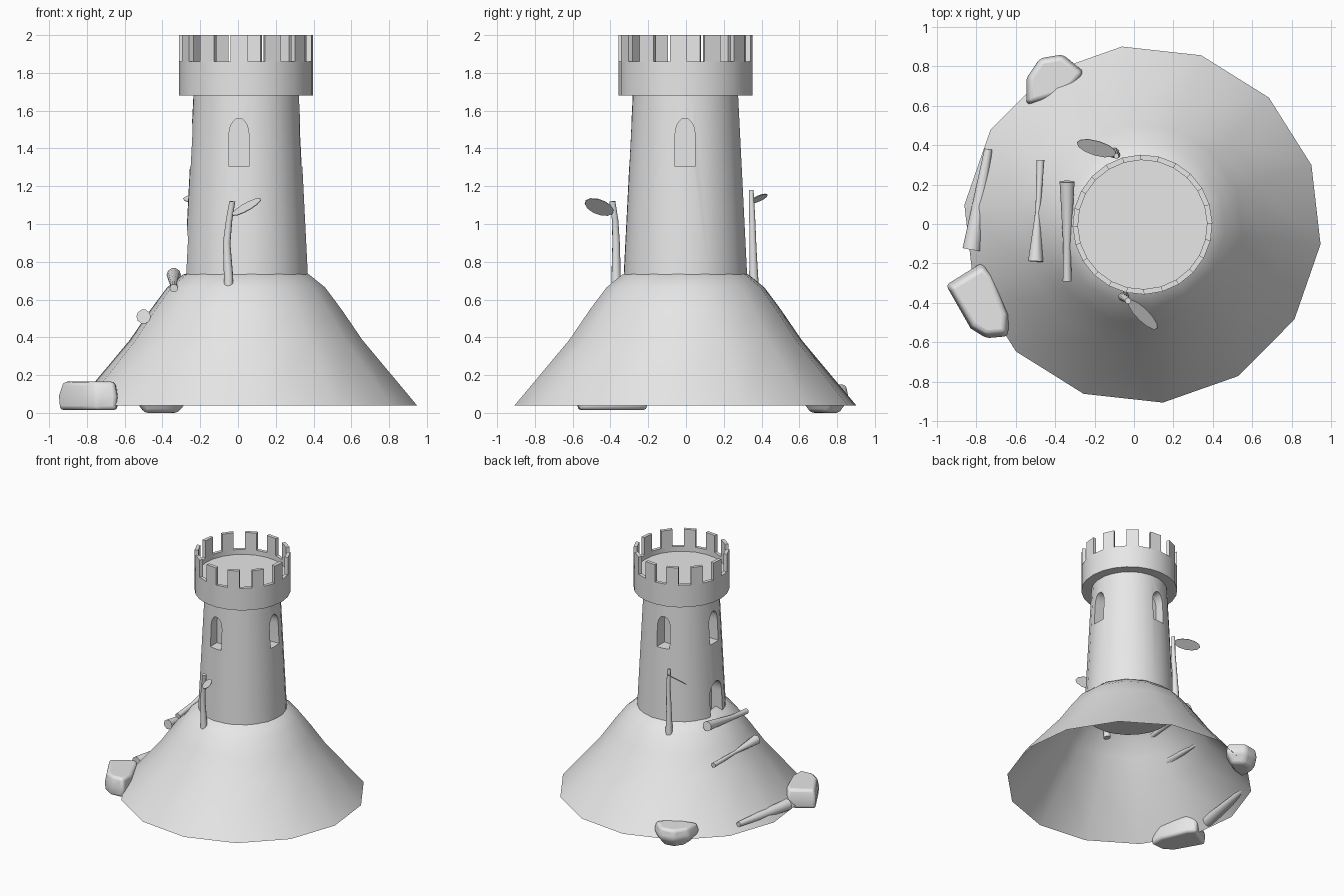
import bpy, bmesh
from math import sin, cos, pi, radians
from mathutils import Vector, Matrix

cube = bpy.data.objects.get("Cube")
if cube:
    bpy.data.objects.remove(cube, do_unlink=True)

stone = bpy.data.materials.new("pale_grey")
stone.use_nodes = True
stone.diffuse_color = (0.8, 0.8, 0.8, 1)
stone.node_tree.nodes["Principled BSDF"].inputs["Base Color"].default_value = stone.diffuse_color

AXIS = Vector((0.043, -0.003, 0))


def finish(name, bm, angle=40):
    """Turn a bmesh into a shaded object."""
    bmesh.ops.recalc_face_normals(bm, faces=bm.faces)
    mesh = bpy.data.meshes.new(name)
    bm.to_mesh(mesh)
    bm.free()
    obj = bpy.data.objects.new(name, mesh)
    bpy.context.collection.objects.link(obj)
    mesh.materials.append(stone)
    smooth(obj, angle)
    return obj


def activate(obj):
    bpy.ops.object.select_all(action='DESELECT')
    obj.select_set(True)
    bpy.context.view_layer.objects.active = obj


def smooth(obj, angle):
    activate(obj)
    bpy.ops.object.shade_smooth_by_angle(angle=radians(angle))


def skin(bm, rings, caps=True):
    """Bridge a list of equal vertex rings."""
    n = len(rings[0])
    for low, high in zip(rings, rings[1:]):
        for i in range(n):
            j = (i + 1) % n
            bm.faces.new((low[i], low[j], high[j], high[i]))
    if caps:
        bm.faces.new(rings[0][::-1])
        bm.faces.new(rings[-1])


def lathe(name, profile, sides, turn, caps, angle=40):
    """Spin (radius, height) pairs round the tower axis."""
    bm = bmesh.new()
    rings = []
    for r, z in profile:
        angles = [radians(turn) + 2 * pi * i / sides for i in range(sides)]
        rings.append([bm.verts.new(AXIS + Vector((r * cos(a), r * sin(a), z))) for a in angles])
    skin(bm, rings, caps)
    return finish(name, bm, angle)


def tube(name, points, radii, sides=10):
    """Round rod with changing thickness along a path."""
    bm = bmesh.new()
    points = [Vector(p) for p in points]
    turn = (points[-1] - points[0]).to_track_quat('Z', 'Y').to_matrix()
    rings = []
    for p, r in zip(points, radii):
        angles = [2 * pi * i / sides for i in range(sides)]
        rings.append([bm.verts.new(p + turn @ Vector((r * cos(a), r * sin(a), 0))) for a in angles])
    skin(bm, rings)
    return finish(name, bm)


def arch(bm, angle, centre, half, bottom, spring, top, near, far):
    """Add an arched block pointing outward at an angle."""
    outline = [(-half, bottom), (half, bottom)]
    outline += [(half * cos(t), spring + (top - spring) * sin(t))
                for t in [pi * i / 10 for i in range(11)]]
    turn = Matrix.Rotation(angle, 3, 'Z')
    rings = [[bm.verts.new(Vector(centre) + turn @ Vector((d, u, z))) for u, z in outline]
             for d in (near, far)]
    skin(bm, rings)


# Hill: open shell
lathe("hill", [(0.91, 0.04), (0.62, 0.385), (0.51, 0.545), (0.42, 0.665), (0.335, 0.733), (0.27, 0.75)],
      14, -6.3, False, 60)

# Tower with arched recesses
tower = lathe("tower", [(0.333, 0.64), (0.28, 1.69)], 24, -6, True)
bm = bmesh.new()
for k in range(4):
    centre = (0.005, AXIS.y, 0) if k % 2 else (AXIS.x, -0.005, 0)
    arch(bm, k * pi / 2, centre, 0.053, 1.305, 1.47, 1.56, 0.2, 0.5)
arch(bm, pi, AXIS, 0.075, 0.68, 0.89, 1.0, 0.22, 0.5)
cutter = finish("opening_cutter", bm)
cutter.hide_render = True
cut = tower.modifiers.new("openings", 'BOOLEAN')
cut.operation = 'DIFFERENCE'
cut.solver = 'EXACT'
cut.object = cutter
activate(tower)
bpy.ops.object.modifier_apply(modifier=cut.name)
bpy.data.objects.remove(cutter, do_unlink=True)
smooth(tower, 40)

# Parapet with sunken floor
FIRST = -96
lathe("parapet", [(0.27, 1.68), (0.355, 1.68), (0.355, 1.86), (0.328, 1.86), (0.328, 1.82), (0.02, 1.82)],
      24, FIRST - 7.5, True)

# Merlons
bm = bmesh.new()
for k in range(12):
    rings = []
    for z in (1.855, 2.0):
        corners = [(0.355, -7.5), (0.355, 7.5), (0.328, 7.5), (0.328, -7.5)]
        ring = []
        for r, off in corners:
            a = radians(FIRST + 30 * k + off)
            ring.append(bm.verts.new(AXIS + Vector((r * cos(a), r * sin(a), z))))
        rings.append(ring)
    skin(bm, rings)
finish("merlons", bm)

# Logs lying on the slope
tube("lower_log", [(-0.825, -0.13, 0.09), (-0.74, 0.38, 0.1)], [0.046, 0.02])
tube("middle_log", [(-0.5, -0.19, 0.51), (-0.488, 0.07, 0.5), (-0.475, 0.325, 0.49)], [0.038, 0.012, 0.02])
tube("upper_log", [(-0.34, -0.29, 0.66), (-0.34, -0.1, 0.68), (-0.34, 0.215, 0.73)], [0.022, 0.02, 0.038])

# Sprouts: stem and flat leaf
tube("front_stem", [(-0.05, -0.37, 0.62), (-0.05, -0.37, 0.72), (-0.06, -0.37, 0.9), (-0.047, -0.375, 1.02),
                    (-0.03, -0.39, 1.12)], [0.026, 0.025, 0.02, 0.017, 0.016])
tube("back_stem", [(-0.1, 0.36, 0.66), (-0.095, 0.355, 0.85), (-0.085, 0.35, 1.05), (-0.09, 0.345, 1.18)],
     [0.027, 0.02, 0.016, 0.013])


def leaf(name, centre, along, across):
    bm = bmesh.new()
    along, across = Vector(along), Vector(across)
    normal = along.cross(across).normalized() * 0.002
    rings = []
    for side in (-1, 1):
        rings.append([bm.verts.new(Vector(centre) + along * cos(t) + across * sin(t) + normal * side)
                      for t in [2 * pi * i / 12 for i in range(12)]])
    skin(bm, rings)
    finish(name, bm)


leaf("front_leaf", (0.045, -0.46, 1.09), (0.075, -0.07, 0.035), (0.014, 0.03, 0.03))
leaf("back_leaf", (-0.19, 0.385, 1.135), (-0.1, 0.03, 0.0), (0.012, 0.035, 0.024))


# Boulders: rounded blocks
def boulder(name, outline, low, high, shrink):
    bm = bmesh.new()
    mid = sum((Vector(p) for p in outline), Vector((0, 0))) / len(outline)
    rings = []
    for z, s in ((low, shrink), (low + (high - low) * 0.5, 1), (high, 0.88)):
        rings.append([bm.verts.new((*(mid + (Vector(p) - mid) * s), z)) for p in outline])
    skin(bm, rings)
    obj = finish(name, bm)
    bevel = obj.modifiers.new("rounding", 'BEVEL')
    bevel.width = 0.02
    bevel.segments = 3
    activate(obj)
    bpy.ops.object.modifier_apply(modifier=bevel.name)
    smooth(obj, 50)


boulder("back_boulder", [(-0.55, 0.6), (-0.40, 0.64), (-0.30, 0.7), (-0.245, 0.77), (-0.36, 0.865),
                         (-0.48, 0.845), (-0.55, 0.74)], 0.0, 0.15, 0.6)
boulder("front_boulder", [(-0.955, -0.31), (-0.83, -0.53), (-0.75, -0.58), (-0.64, -0.57), (-0.635, -0.46),
                          (-0.72, -0.25), (-0.77, -0.195)], 0.015, 0.165, 0.97)
